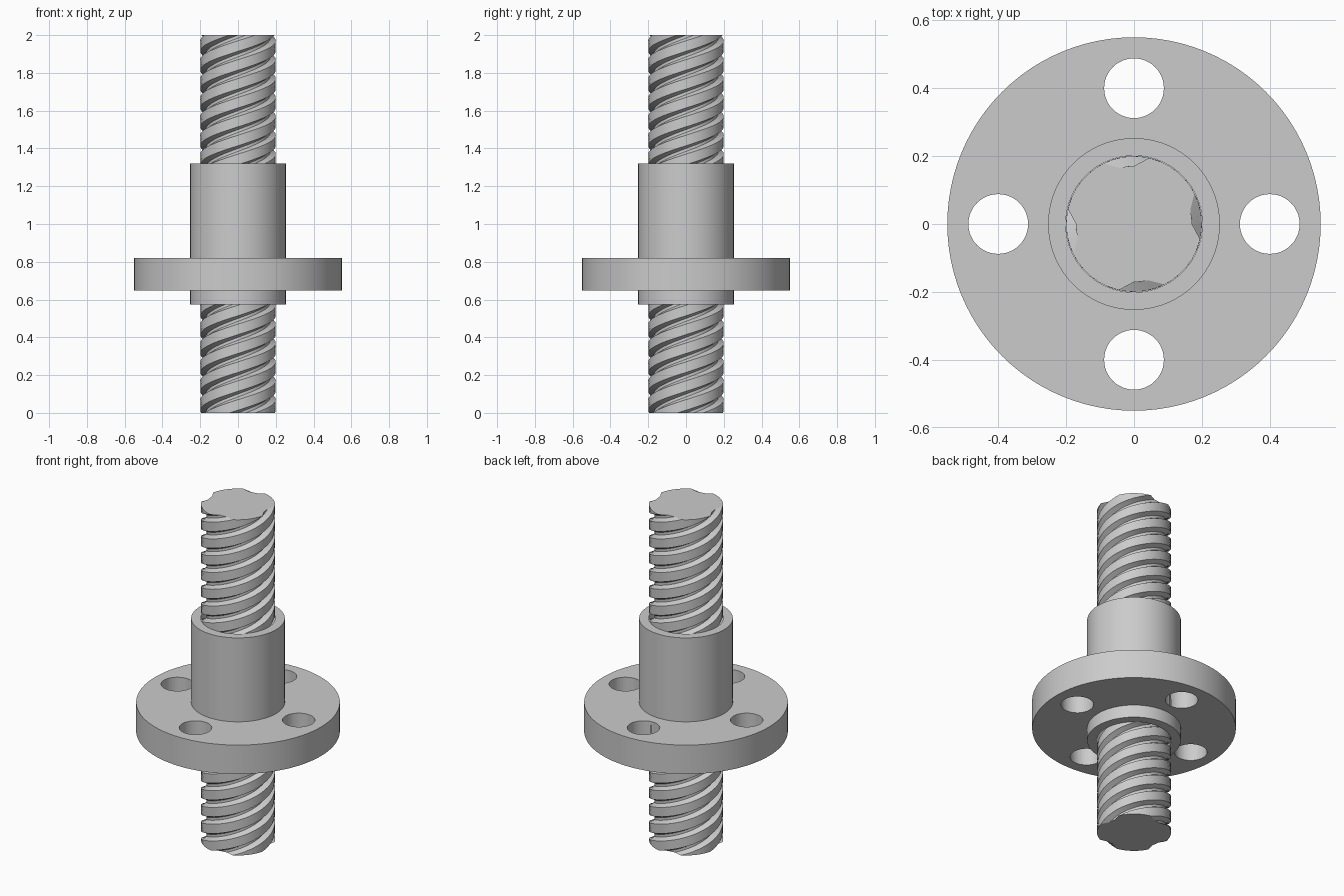
import bpy, bmesh
from math import radians, cos, sin, pi

cube = bpy.data.objects.get("Cube")
if cube:
    bpy.data.objects.remove(cube, do_unlink=True)

steel = bpy.data.materials.new("steel_grey")
GREY = (0.6, 0.6, 0.6, 1.0)
steel.use_nodes = True
steel.diffuse_color = GREY
steel.node_tree.nodes["Principled BSDF"].inputs["Base Color"].default_value = GREY


def loft(name, rings, cyclic):
    """Skin a stack of equal rings; close the stack or cap its two ends."""
    bm = bmesh.new()
    loops = [[bm.verts.new(p) for p in ring] for ring in rings]
    n = len(loops[0])
    pairs = list(zip(loops, loops[1:]))
    if cyclic:
        pairs.append((loops[-1], loops[0]))
    for a, b in pairs:
        for i in range(n):
            j = (i + 1) % n
            bm.faces.new((a[i], a[j], b[j], b[i]))
    if not cyclic:
        bm.faces.new(loops[0][::-1])
        bm.faces.new(loops[-1])
    bmesh.ops.recalc_face_normals(bm, faces=bm.faces)
    mesh = bpy.data.meshes.new(name)
    bm.to_mesh(mesh)
    bm.free()
    obj = bpy.data.objects.new(name, mesh)
    mesh.materials.append(steel)
    bpy.context.collection.objects.link(obj)
    return obj


def select_only(obj):
    bpy.ops.object.select_all(action='DESELECT')
    obj.select_set(True)
    bpy.context.view_layer.objects.active = obj


def circle(r, z, n=96):
    return [(r * cos(2 * pi * i / n), r * sin(2 * pi * i / n), z) for i in range(n)]


# Threaded rod: four-start trapezoidal section, twisted right-handed
HEIGHT, LEAD, STARTS = 2.0, 0.4, 4
CREST, ROOT = 0.2, 0.171
groove = [(-13, CREST), (0, ROOT), (7, ROOT), (14, ROOT), (27, CREST)]
crest = [(a, CREST) for a in range(35, 75, 8)]
section = [(a + 360 / STARTS * s, r) for s in range(STARTS) for a, r in groove + crest]

LAYERS = 200
rod_rings = []
for k in range(LAYERS + 1):
    z = HEIGHT * k / LAYERS
    twist = 360 * z / LEAD
    rod_rings.append([(r * cos(radians(a + twist)), r * sin(radians(a + twist)), z)
                      for a, r in section])
rod = loft("threaded_rod", rod_rings, cyclic=False)

# Flanged nut: lathed profile with a bore
BORE, BARREL, FLANGE = 0.201, 0.253, 0.55
profile = [(BORE, 0.573), (BARREL, 0.573), (BARREL, 0.648), (FLANGE, 0.648),
           (FLANGE, 0.821), (BARREL, 0.821), (BARREL, 1.321), (BORE, 1.321)]
nut = loft("flanged_nut", [circle(r, z) for r, z in profile], cyclic=True)

# Four bolt holes through the flange
for k in range(4):
    bpy.ops.mesh.primitive_cylinder_add(
        vertices=48, radius=0.088, depth=0.4,
        location=(0.4 * cos(k * pi / 2), 0.4 * sin(k * pi / 2), 0.735))
    cutter = bpy.context.object
    cutter.name = "bolt_hole_cutter"
    cutter.hide_render = True
    cutter.data.materials.append(steel)
    cut = nut.modifiers.new("bolt_hole", 'BOOLEAN')
    cut.operation = 'DIFFERENCE'
    cut.solver = 'EXACT'
    cut.object = cutter
    select_only(nut)
    bpy.ops.object.modifier_apply(modifier=cut.name)
    bpy.data.objects.remove(cutter, do_unlink=True)

# Smooth round surfaces, crisp edges
for obj in (rod, nut):
    select_only(obj)
    bpy.ops.object.shade_smooth_by_angle(angle=radians(30))
